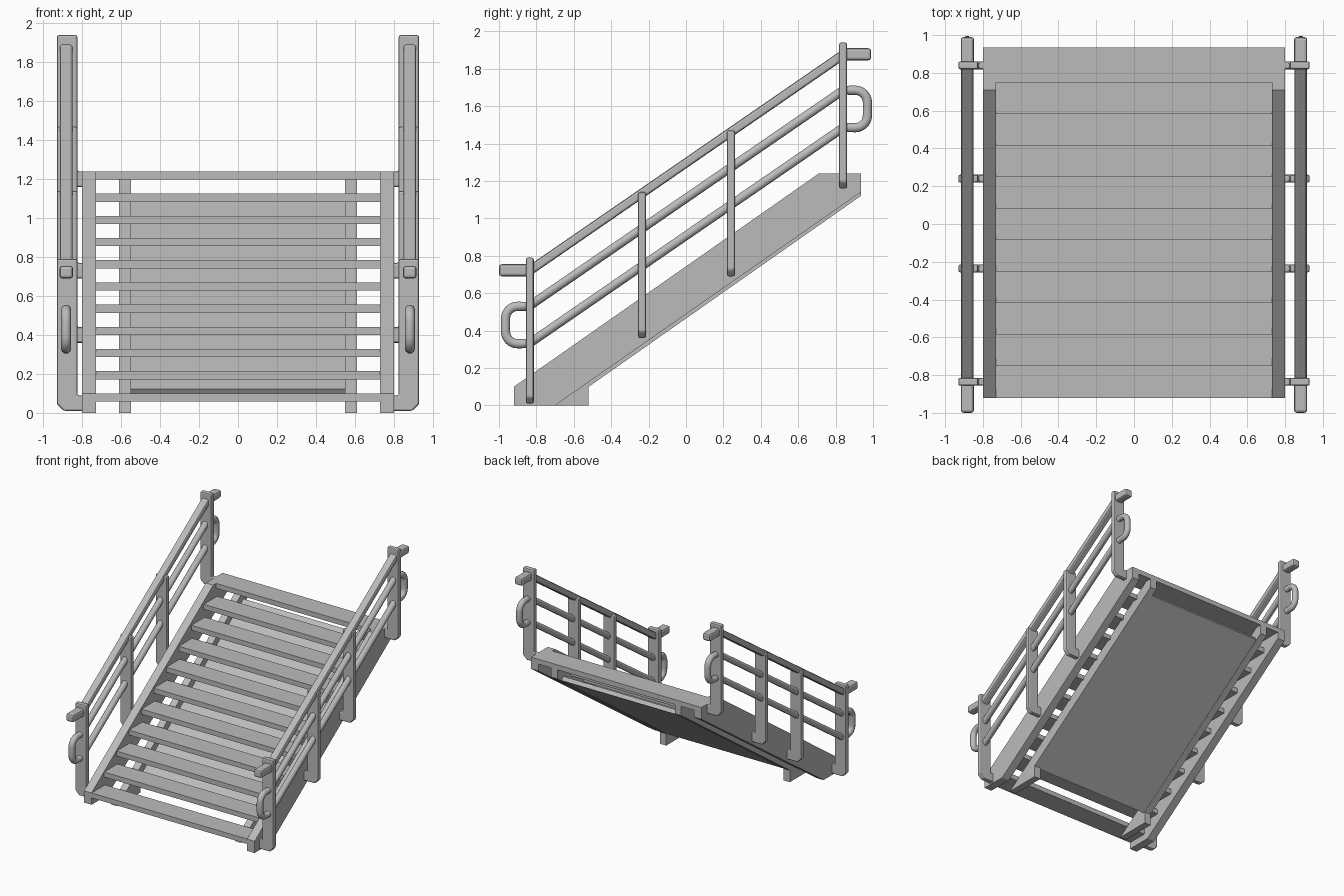
import bpy, bmesh, math
from mathutils import Vector

cube = bpy.data.objects.get("Cube")
if cube:
    bpy.data.objects.remove(cube, do_unlink=True)

grey = bpy.data.materials.new("light_grey_metal")
grey.use_nodes = True
colour = (0.5, 0.5, 0.5, 1)
grey.diffuse_color = colour
grey.node_tree.nodes["Principled BSDF"].inputs["Base Color"].default_value = colour


def prism(name, points, place, depth, bevel=0.0):
    """Extrude a flat outline along the depth vector."""
    bm = bmesh.new()
    face = bm.faces.new([bm.verts.new(place(a, b)) for a, b in points])
    out = bmesh.ops.extrude_face_region(bm, geom=[face])
    verts = [v for v in out["geom"] if isinstance(v, bmesh.types.BMVert)]
    bmesh.ops.translate(bm, verts=verts, vec=Vector(depth))
    bmesh.ops.recalc_face_normals(bm, faces=bm.faces)
    mesh = bpy.data.meshes.new(name)
    bm.to_mesh(mesh)
    bm.free()
    mesh.materials.append(grey)
    obj = bpy.data.objects.new(name, mesh)
    bpy.context.collection.objects.link(obj)
    if bevel:
        mod = obj.modifiers.new("bevel", "BEVEL")
        mod.width = bevel
        mod.segments = 2
    return obj


def side_prism(name, points, x0, x1, bevel=0.0):
    """Side outline (y, z) spanning x0 to x1."""
    return prism(name, points, lambda y, z: (x0, y, z), (x1 - x0, 0, 0), bevel)


def box_outline(y0, y1, z0, z1):
    return [(y0, z0), (y1, z0), (y1, z1), (y0, z1)]


def tube(name, x, points, radius):
    """Closed round tube in the plane at x."""
    curve = bpy.data.curves.new(name, "CURVE")
    curve.dimensions = "3D"
    curve.bevel_depth = radius
    curve.bevel_resolution = 3
    spline = curve.splines.new("POLY")
    spline.points.add(len(points) - 1)
    for p, (y, z) in zip(spline.points, points):
        p.co = (x, y, z, 1)
    spline.use_cyclic_u = True
    spline.use_smooth = True
    curve.materials.append(grey)
    obj = bpy.data.objects.new(name, curve)
    bpy.context.collection.objects.link(obj)


def corner_arc(y, z, r, start, end):
    """Rounded corner points from start to end degrees."""
    angles = [math.radians(start + (end - start) * i / 6) for i in range(7)]
    return [(y + r * math.cos(a), z + r * math.sin(a)) for a in angles]


# Treads, the last one forming the landing
for i in range(11):
    front, top = -0.92 + 0.167 * i, 0.1 + 0.114 * i
    back = 0.935 if i == 10 else front + 0.18
    side_prism(f"tread_{i + 1}", box_outline(front, back, top - 0.042, top), -0.73, 0.73)

# Sloping plate under the treads
side_prism("under_plate", [(-0.53, 0.095), (0.88, 1.086), (0.86, 1.115), (-0.55, 0.123)], -0.55, 0.55)

outer = [(-0.92, 0), (-0.70, 0), (0.935, 1.14), (0.935, 1.24), (0.71, 1.24), (-0.92, 0.1)]
inner = [(-0.83, 0), (-0.52, 0), (-0.52, 0.1), (0.935, 1.12), (0.935, 1.2), (0.88, 1.2)]

# Post positions as (y, bottom, top)
posts = [(-0.835, 0.01, 0.79), (-0.235, 0.36, 1.14), (0.24, 0.69, 1.47), (0.84, 1.16, 1.94)]

# Guard rail loop: two sloping bars joined by rounded ends
loop = ([(-0.84, 0.53)] + corner_arc(-0.90, 0.465, 0.065, 90, 180)
        + corner_arc(-0.90, 0.395, 0.065, 180, 270) + [(-0.84, 0.33)]
        + [(0.84, 1.485)] + corner_arc(0.905, 1.55, 0.065, 270, 360)
        + corner_arc(0.905, 1.62, 0.065, 0, 90) + [(0.84, 1.685)])

for side, s in (("left", 1), ("right", -1)):
    # Stringers
    side_prism(f"{side}_outer_stringer", outer, s * 0.73, s * 0.80)
    side_prism(f"{side}_inner_stringer", inner, s * 0.55, s * 0.61)

    # Posts with an inward foot bolted to the stringer
    for i, (y, low, high) in enumerate(posts):
        outline = [(0.79, low), (0.895, low), (0.93, low + 0.035), (0.93, high),
                   (0.825, high), (0.825, low + 0.08), (0.79, low + 0.08)]
        prism(f"{side}_post_{i + 1}", outline,
              lambda x, z: (s * x, y - 0.021, z), (0, 0.042, 0), 0.01)

    # Handrail, its straight grips, and the guard loop
    rail = [(-0.83, 0.695), (0.84, 1.845), (0.84, 1.905), (-0.83, 0.755)]
    side_prism(f"{side}_handrail", rail, s * 0.85, s * 0.915, 0.012)
    side_prism(f"{side}_front_grip", box_outline(-1.0, -0.83, 0.69, 0.755), s * 0.847, s * 0.917, 0.015)
    side_prism(f"{side}_back_grip", box_outline(0.84, 0.99, 1.845, 1.91), s * 0.847, s * 0.917, 0.015)
    tube(f"{side}_guard_loop", s * 0.883, loop, 0.026)
